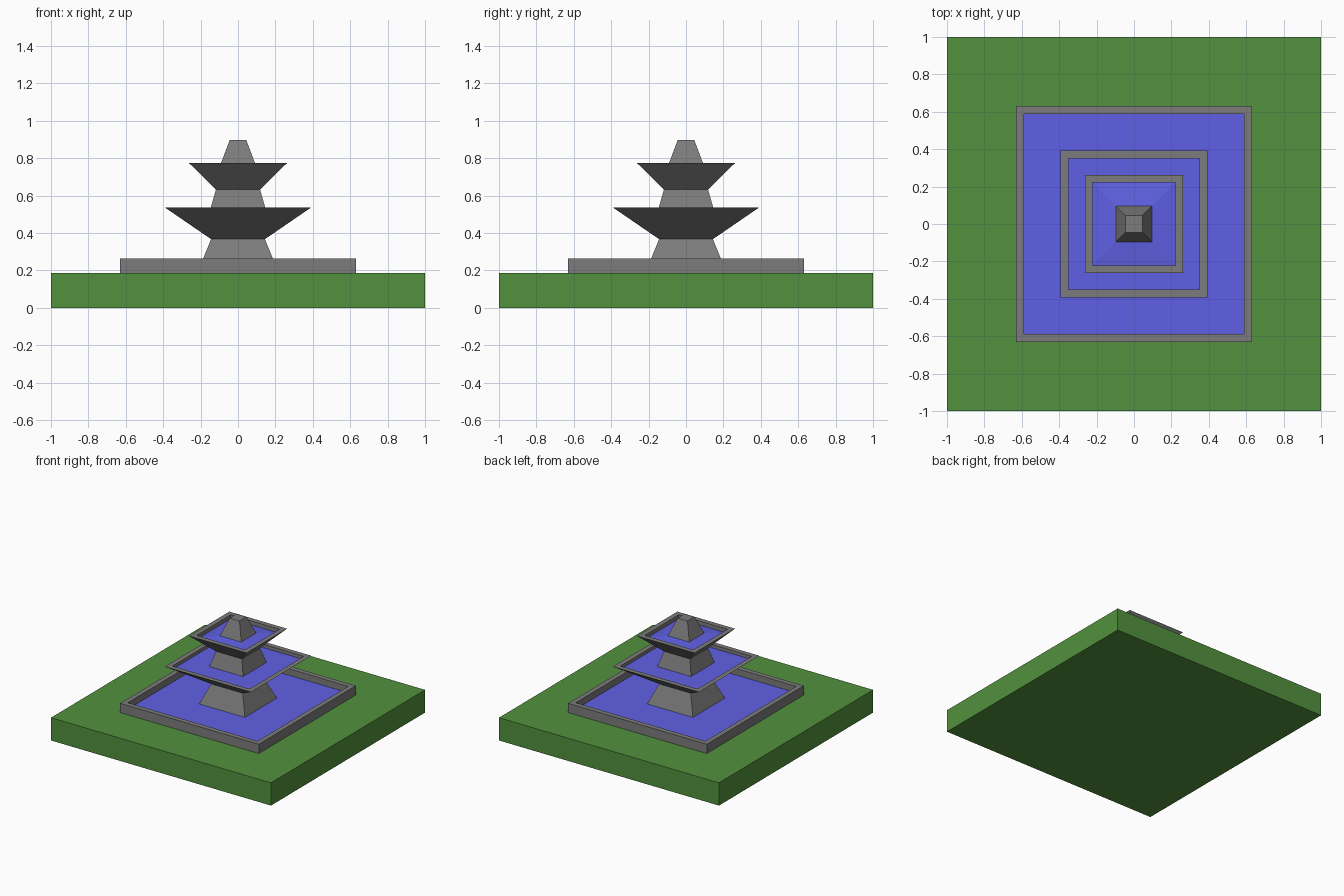
import bpy
import bmesh

if "Cube" in bpy.data.objects:
    bpy.data.objects.remove(bpy.data.objects["Cube"])


def material(name, rgb):
    m = bpy.data.materials.new(name)
    m.diffuse_color = (*rgb, 1)
    m.use_nodes = True
    m.node_tree.nodes["Principled BSDF"].inputs["Base Color"].default_value = m.diffuse_color
    return m


GRASS = material("grass green", (0.085, 0.285, 0.047))
STONE = material("stone grey", (0.2, 0.2, 0.2))
WATER = material("water blue", (0.117, 0.117, 0.78))


def square_loft(name, profile, mat, cap_start=False, cap_end=False):
    """Sweep a (half width, height) profile around a square."""
    bm = bmesh.new()
    rings = [[bm.verts.new((sx * h, sy * h, z))
              for sx, sy in ((-1, -1), (1, -1), (1, 1), (-1, 1))]
             for h, z in profile]
    for a, b in zip(rings, rings[1:]):
        for i in range(4):
            j = (i + 1) % 4
            bm.faces.new((a[i], a[j], b[j], b[i]))
    if cap_start:
        bm.faces.new(rings[0][::-1])
    if cap_end:
        bm.faces.new(rings[-1])
    mesh = bpy.data.meshes.new(name)
    bm.to_mesh(mesh)
    bm.free()
    mesh.materials.append(mat)
    obj = bpy.data.objects.new(name, mesh)
    bpy.context.collection.objects.link(obj)
    return obj


# Lawn slab
square_loft("lawn", [(1, 0), (1, 0.187)], GRASS, True, True)

RIM = 0.041  # width of every basin rim

# Each tier: outer foot, rim, water edge height, water centre height,
# pillar foot half width, pillar top (half width, height)
tiers = [
    ("lower", (0.63, 0.187), (0.63, 0.263), 0.21, 0.21, 0.208, (0.144, 0.367)),
    ("middle", (0.144, 0.367), (0.392, 0.537), 0.51, 0.51, 0.153, (0.118, 0.632)),
    ("upper", (0.118, 0.632), (0.262, 0.774), 0.742, 0.757, 0.097, (0.045, 0.896)),
]

for name, foot, rim, edge_z, centre_z, pillar, top in tiers:
    inner = rim[0] - RIM
    # Stone basin with flat rim and vertical inner wall
    square_loft(name + "_basin", [foot, rim, (inner, rim[1]), (inner, edge_z)], STONE)
    # Water surface between basin wall and pillar
    square_loft(name + "_water", [(inner, edge_z), (pillar, centre_z)], WATER)
    # Tapered pillar; the topmost one is closed
    square_loft(name + "_pillar", [(pillar, centre_z), top], STONE,
                cap_end=(name == "upper"))
